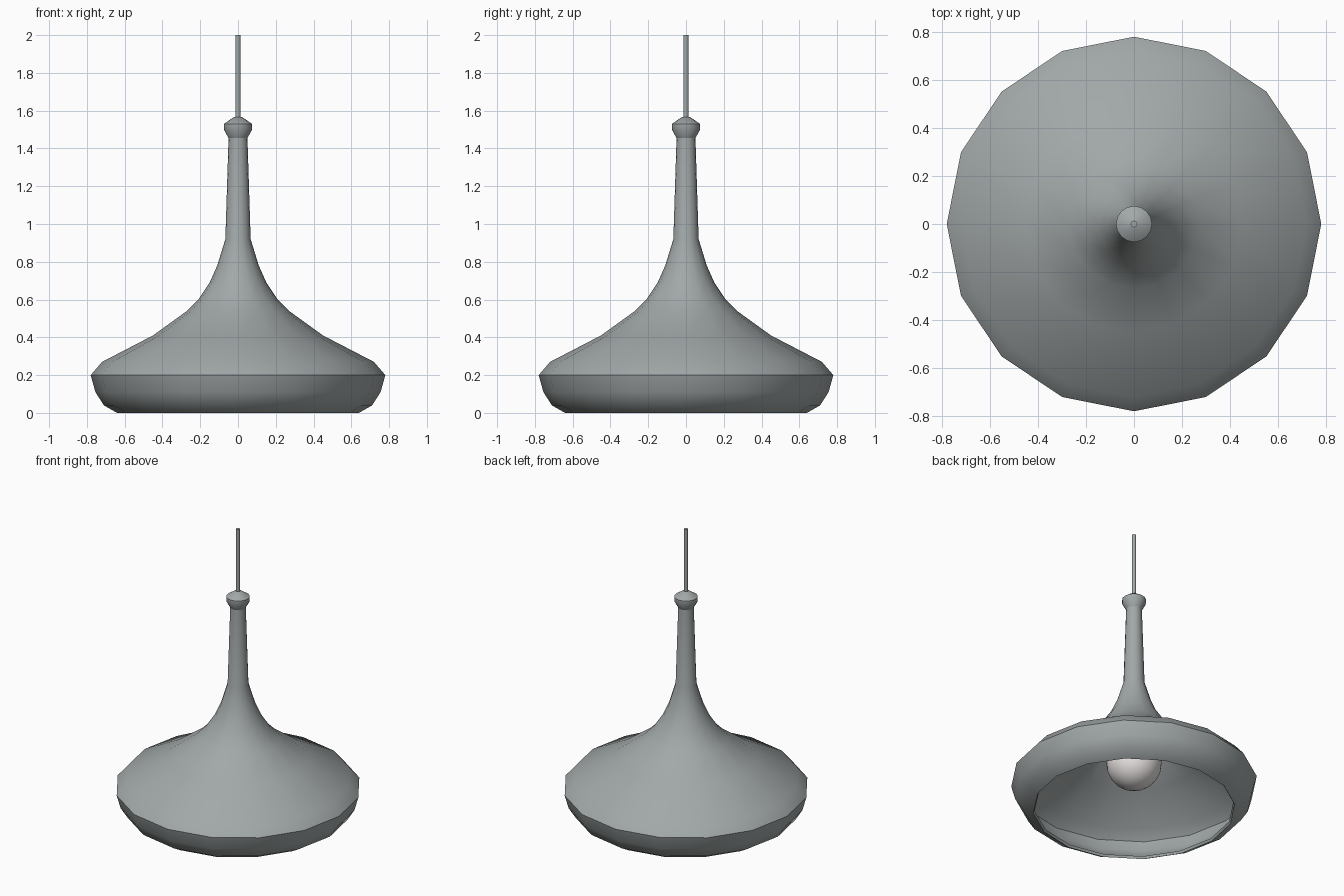
import bpy, bmesh
from math import cos, sin, pi, radians

cube = bpy.data.objects.get("Cube")
if cube:
    bpy.data.objects.remove(cube, do_unlink=True)


def material(name, rgb, roughness=0.5):
    mat = bpy.data.materials.new(name)
    mat.use_nodes = True
    mat.diffuse_color = (*rgb, 1)
    bsdf = next(n for n in mat.node_tree.nodes if n.type == "BSDF_PRINCIPLED")
    bsdf.inputs["Base Color"].default_value = (*rgb, 1)
    bsdf.inputs["Roughness"].default_value = roughness
    return mat


def lathe(name, profile, sides, mat, thickness=0):
    """Spin a bottom-to-top (radius, height) profile around z."""
    bm = bmesh.new()
    rings = [[bm.verts.new((r * cos(2 * pi * k / sides), r * sin(2 * pi * k / sides), z))
              for k in range(sides)] for r, z in profile]
    for low, high in zip(rings, rings[1:]):
        for k in range(sides):
            n = (k + 1) % sides
            bm.faces.new((low[k], low[n], high[n], high[k]))
    bmesh.ops.remove_doubles(bm, verts=bm.verts, dist=0.0001)
    mesh = bpy.data.meshes.new(name)
    bm.to_mesh(mesh)
    bm.free()
    mesh.materials.append(mat)
    obj = bpy.data.objects.new(name, mesh)
    bpy.context.collection.objects.link(obj)
    bpy.ops.object.select_all(action="DESELECT")
    obj.select_set(True)
    bpy.context.view_layer.objects.active = obj
    if thickness:
        solid = obj.modifiers.new("wall", "SOLIDIFY")
        solid.thickness = thickness
        solid.offset = -1
        bpy.ops.object.modifier_apply(modifier=solid.name)
    bpy.ops.object.shade_smooth_by_angle(angle=radians(50))
    return obj


grey = material("satin grey metal", (0.36, 0.39, 0.39))
white = material("warm white glass", (0.80, 0.76, 0.75), 0.3)

# Hollow bell-shaped shade with its long neck
lathe("shade", [(0.64, 0.0), (0.71, 0.04), (0.755, 0.11), (0.78, 0.20), (0.72, 0.27),
                (0.45, 0.41), (0.27, 0.54), (0.21, 0.60), (0.15, 0.69), (0.11, 0.78),
                (0.067, 0.92), (0.05, 1.455)], 16, grey, 0.018)

# Collar closing the top of the neck
lathe("collar", [(0, 1.455), (0.05, 1.455), (0.075, 1.50), (0.075, 1.53),
                 (0.02, 1.567), (0, 1.567)], 16, grey)

# Hanging cord
lathe("cord", [(0, 1.54), (0.014, 1.54), (0.014, 2.0), (0, 2.0)], 8, grey)

# Round bulb and the socket that holds it
arc = [(0.175 * sin(pi * i / 12), 0.33 - 0.175 * cos(pi * i / 12)) for i in range(11)]
lathe("bulb", arc + [(0.06, 0.52), (0.06, 0.56), (0, 0.56)], 24, white)
lathe("socket", [(0, 0.53), (0.07, 0.53), (0.07, 0.68), (0.04, 0.72), (0.04, 0.95),
                 (0, 0.95)], 16, grey)
